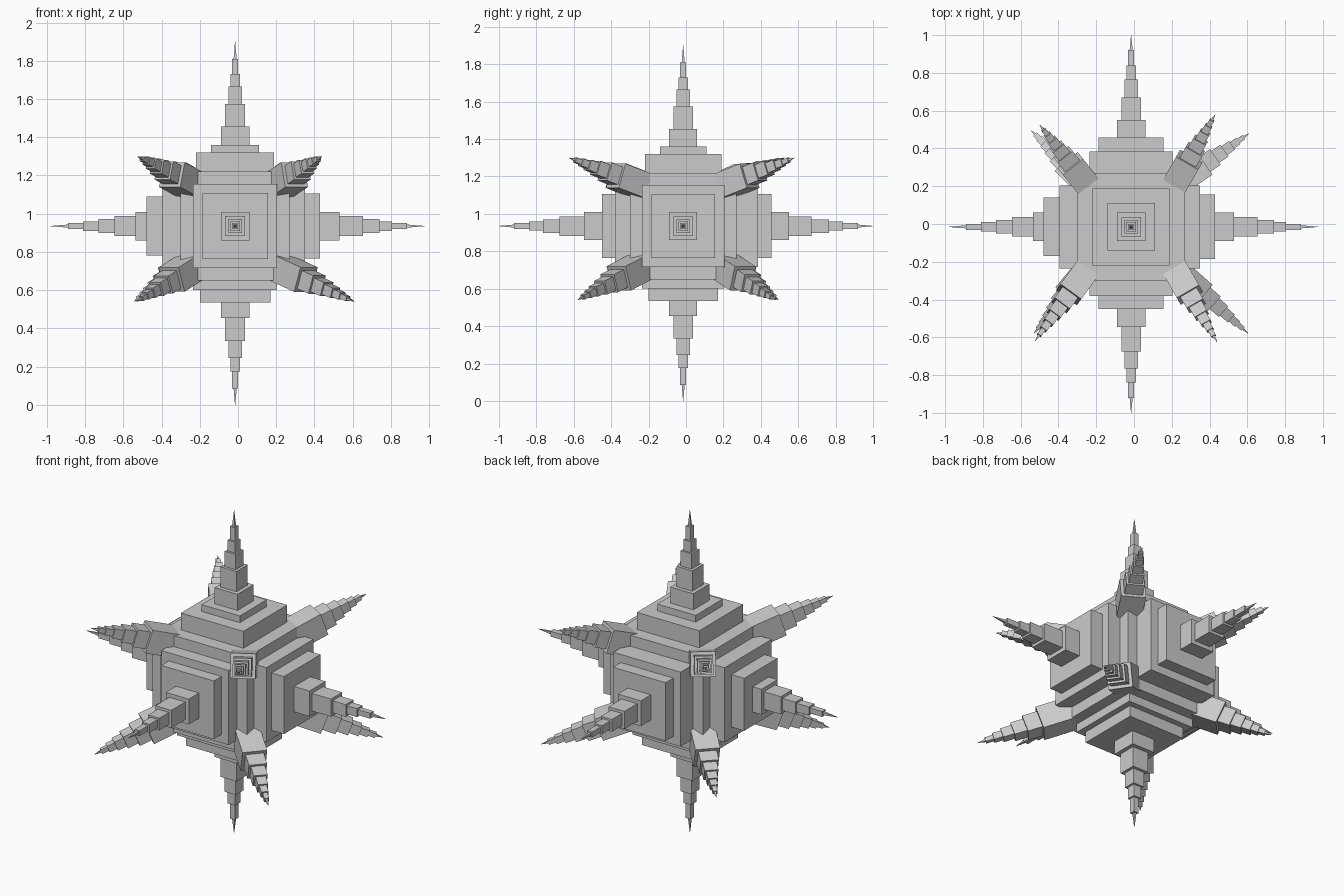
import bpy, bmesh
from mathutils import Vector

if "Cube" in bpy.data.objects:
    bpy.data.objects.remove(bpy.data.objects["Cube"])

C = Vector((-0.015, -0.015, 0.935))   # star centre
CORE = 0.285                          # half size of the core cube


def stepped_tower(name, origin, direction, start, levels, up='Y'):
    """Square stepped tower; levels = (end distance, half width u, half width v)."""
    bm = bmesh.new()
    rings = []
    prev = start
    for i, (end, u, v) in enumerate(levels):
        last = i == len(levels) - 1
        for d, k in ((prev, 1.0), (end, 0.1 if last else 1.0)):
            rings.append([bm.verts.new((sx * u * k, sy * v * k, d))
                          for sx, sy in ((-1, -1), (1, -1), (1, 1), (-1, 1))])
        prev = end
    for a, b in zip(rings, rings[1:]):
        for j in range(4):
            n = (j + 1) % 4
            bm.faces.new((a[j], a[n], b[n], b[j]))
    bm.faces.new(rings[0][::-1])
    bm.faces.new(rings[-1])
    bmesh.ops.recalc_face_normals(bm, faces=bm.faces)
    me = bpy.data.meshes.new(name)
    bm.to_mesh(me)
    bm.free()
    ob = bpy.data.objects.new(name, me)
    ob.location = origin
    ob.rotation_mode = 'QUATERNION'
    ob.rotation_quaternion = Vector(direction).to_track_quat('Z', up)
    bpy.context.collection.objects.link(ob)
    return ob


# Core cube
bpy.ops.mesh.primitive_cube_add(size=2 * CORE, location=C)
bpy.context.object.name = "core"

# Six main arms: two plates, then a tapering spike
SPIKE_W = (0.075, 0.052, 0.036, 0.025, 0.016, 0.008)
arms = {
    "right_arm":  ((1, 0, 0), ((0.365, 0.22), (0.445, 0.17)),
                   (0.545, 0.67, 0.755, 0.82, 0.90, 0.99)),
    "left_arm":   ((-1, 0, 0), ((0.38, 0.22), (0.463, 0.155)),
                   (0.52, 0.63, 0.715, 0.795, 0.875, 0.965)),
    "back_arm":   ((0, 1, 0), ((0.40, 0.22), (0.472, 0.172)),
                   (0.565, 0.685, 0.78, 0.855, 0.935, 1.015)),
    "front_arm":  ((0, -1, 0), ((0.365, 0.22), (0.435, 0.172)),
                   (0.53, 0.66, 0.75, 0.825, 0.905, 0.985)),
    "top_arm":    ((0, 0, 1), ((0.385, 0.204), (0.425, 0.125)),
                   (0.52, 0.64, 0.73, 0.795, 0.875, 0.965)),
    "bottom_arm": ((0, 0, -1), ((0.335, 0.22), (0.40, 0.185)),
                   (0.48, 0.60, 0.69, 0.76, 0.85, 0.935)),
}
for name, (direction, plates, ends) in arms.items():
    levels = [(d, w, w) for d, w in plates]
    levels += [(d, w, w) for d, w in zip(ends, SPIKE_W)]
    stepped_tower(name, C, direction, CORE, levels)

# Eight corner spikes, each aimed at its own tip
tips = {
    "upper_back_right":  (0.43, 0.58, 1.30),
    "upper_front_right": (0.44, -0.625, 1.30),
    "upper_front_left":  (-0.525, -0.62, 1.30),
    "upper_back_left":   (-0.50, 0.525, 1.30),
    "lower_back_right":  (0.61, 0.48, 0.54),
    "lower_front_right": (0.605, -0.58, 0.54),
    "lower_front_left":  (-0.53, -0.58, 0.54),
    "lower_back_left":   (-0.545, 0.495, 0.54),
}
STEPS = ((0.36, 0.068), (0.51, 0.05), (0.64, 0.038), (0.75, 0.028),
         (0.84, 0.02), (0.92, 0.013), (1.0, 0.007))
for name, tip in tips.items():
    tip = Vector(tip)
    side = [1 if t > c else -1 for t, c in zip(tip, C)]
    base = C + Vector((0.23 * side[0], 0.22 * side[1], 0.215 * side[2]))
    axis = tip - base
    stepped_tower(name + "_spike", base, axis, 0.0,
                  [(f * axis.length, w, w) for f, w in STEPS])
